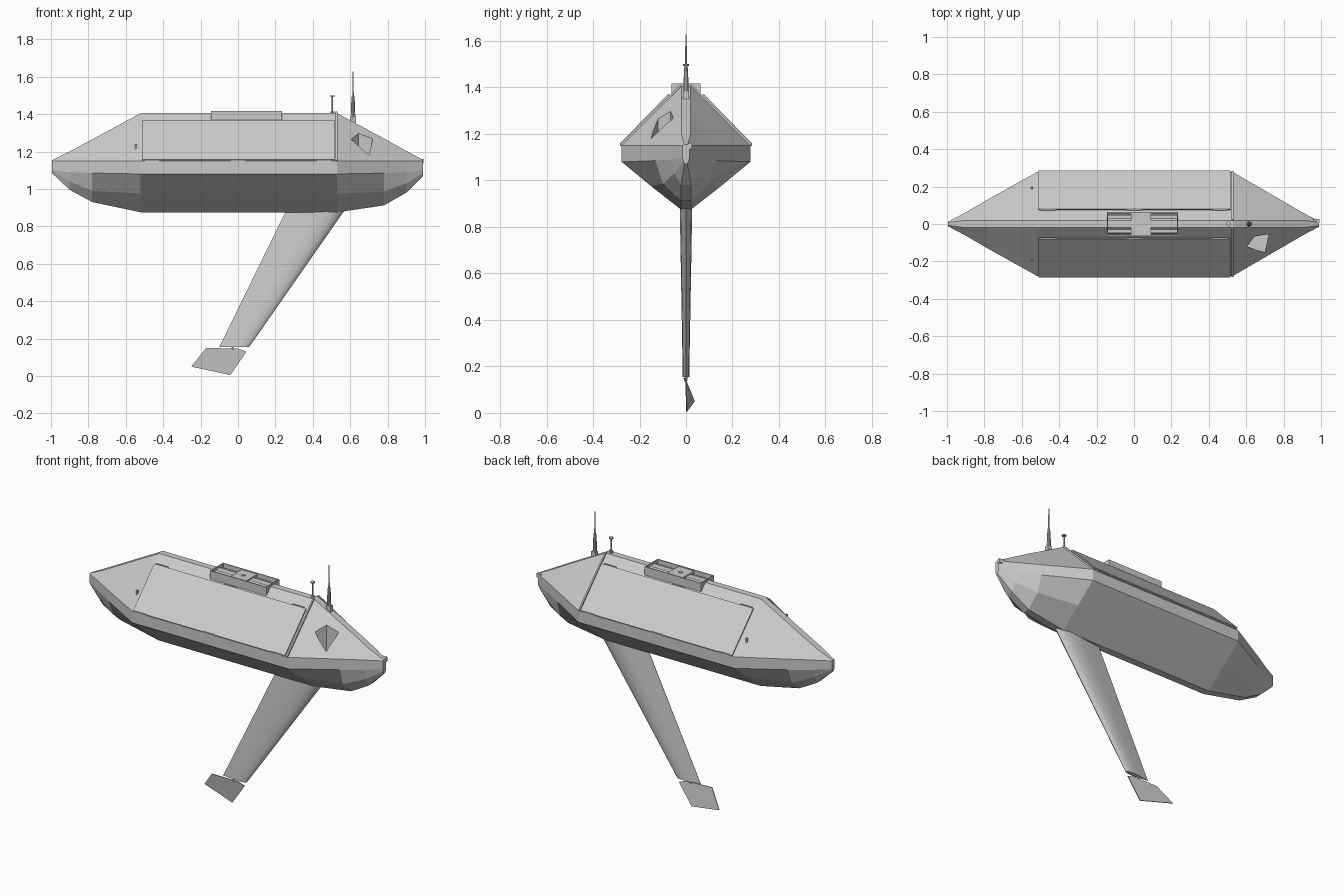
import bpy, bmesh, math
from mathutils import Vector

if "Cube" in bpy.data.objects:
    bpy.data.objects.remove(bpy.data.objects["Cube"])


def material(name, value):
    m = bpy.data.materials.new(name)
    m.use_nodes = True
    m.diffuse_color = (value, value, value, 1)
    m.node_tree.nodes["Principled BSDF"].inputs["Base Color"].default_value = (value, value, value, 1)
    return m


GREY = material("light grey", 0.6)


def finish(name, bm, smooth=False):
    bmesh.ops.recalc_face_normals(bm, faces=bm.faces)
    mesh = bpy.data.meshes.new(name)
    bm.to_mesh(mesh)
    bm.free()
    obj = bpy.data.objects.new(name, mesh)
    bpy.context.collection.objects.link(obj)
    mesh.materials.append(GREY)
    if smooth:
        bpy.ops.object.select_all(action="DESELECT")
        obj.select_set(True)
        bpy.context.view_layer.objects.active = obj
        bpy.ops.object.shade_smooth_by_angle(angle=math.radians(35))
    return obj


def loft(name, rings, smooth=False):
    """Skin closed rings of equal length and cap both ends."""
    bm = bmesh.new()
    loops = [[bm.verts.new(p) for p in ring] for ring in rings]
    n = len(loops[0])
    for a, b in zip(loops, loops[1:]):
        for i in range(n):
            j = (i + 1) % n
            bm.faces.new((a[i], a[j], b[j], b[i]))
    bm.faces.new(loops[0])
    bm.faces.new(loops[-1])
    return finish(name, bm, smooth)


def prism(name, points, offset):
    off = Vector(offset)
    return loft(name, [points, [Vector(p) + off for p in points]])


def box(name, x0, x1, y0, y1, z0, z1):
    return prism(name, [(x0, y0, z0), (x1, y0, z0), (x1, y1, z0), (x0, y1, z0)], (0, 0, z1 - z0))


def rod(name, x, y, z0, z1, r, r_top=None, sides=10):
    def ring(z, rad):
        return [(x + rad * math.cos(k * math.tau / sides), y + rad * math.sin(k * math.tau / sides), z)
                for k in range(sides)]
    return loft(name, [ring(z0, r), ring(z1, r if r_top is None else r_top)], True)


# Hull: stations of x, ridge z, beam, chine z, belly half width, belly z, keel z
def hull_ring(x, ridge, beam, chine, belly, belly_z, keel):
    top = min(0.02, beam * 0.6)
    foot = min(0.022, belly * 0.5)
    side = [(top, ridge), (beam, 1.15), (beam, chine), (belly, belly_z), (foot, keel)]
    half = [(x, y, z) for y, z in side]
    return half + [(x, -y, z) for _, y, z in reversed(half)]


hull = loft("hull", [hull_ring(*s) for s in (
    (-0.995, 1.153, 0.012, 1.10, 0.010, 1.095, 1.085),
    (-0.90, 1.20, 0.062, 1.09, 0.045, 1.04, 0.995),
    (-0.78, 1.265, 0.132, 1.085, 0.09, 0.99, 0.93),
    (-0.52, 1.405, 0.277, 1.08, 0.15, 0.975, 0.875),
    (0.53, 1.405, 0.277, 1.08, 0.15, 0.975, 0.875),
    (0.78, 1.27, 0.132, 1.085, 0.10, 0.985, 0.912),
    (0.90, 1.203, 0.062, 1.09, 0.05, 1.03, 0.98),
    (0.99, 1.155, 0.014, 1.10, 0.012, 1.085, 1.07))])

# Open port in the bow deck
port = [(0.605, -0.12), (0.645, -0.066), (0.72, -0.055), (0.70, -0.15), (0.66, -0.14)]
cutter = prism("port_cutter", [(x, y, 1.11) for x, y in port], (0, 0, 0.4))
cutter.hide_render = True
cut = hull.modifiers.new("port", "BOOLEAN")
cut.object, cut.operation, cut.solver = cutter, "DIFFERENCE", "EXACT"
bpy.context.view_layer.objects.active = hull
bpy.ops.object.modifier_apply(modifier=cut.name)
bpy.data.objects.remove(cutter)

# Sloping deck panels with hinges, deck ribs and small side fittings
for s, side in ((1, "left"), (-1, "right")):
    prism(side + "_deck_panel",
          [(-0.51, s * 0.28, 1.153), (0.515, s * 0.28, 1.153), (0.515, s * 0.075, 1.363), (-0.51, s * 0.075, 1.363)],
          (0, s * 0.005, 0.005))
    prism(side + "_deck_rib",
          [(0.522, s * 0.277, 1.15), (0.531, s * 0.277, 1.15), (0.531, s * 0.018, 1.408), (0.522, s * 0.018, 1.408)],
          (0, s * 0.006, 0.006))
    for i, x in enumerate((-0.46, 0.0, 0.46)):
        for part, y, z in (("upper", 0.075, 1.363), ("lower", 0.279, 1.155)):
            box(f"{side}_{part}_hinge_{i + 1}", x - 0.04, x + 0.04,
                s * y - 0.004, s * y + 0.004, z - 0.006, z + 0.006)
    box(side + "_cleat", -0.55, -0.54, s * 0.192 - 0.006, s * 0.192 + 0.006, 1.20, 1.238)

# Open equipment tray on the ridge
for s, side in ((1, "left"), (-1, "right")):
    box(side + "_tray_wall", -0.145, 0.235, s * 0.06 - 0.003, s * 0.06 + 0.003, 1.365, 1.417)
for name, x in (("rear", -0.142), ("front", 0.232)):
    box(name + "_tray_wall", x - 0.003, x + 0.003, -0.06, 0.06, 1.365, 1.417)
box("tray_floor", -0.145, 0.235, -0.06, 0.06, 1.36, 1.372)
box("tray_centre_block", -0.015, 0.09, -0.058, 0.058, 1.37, 1.412)
rod("tray_knob", 0.035, 0, 1.41, 1.416, 0.012)
for name, x0, x1 in (("rear", -0.14, -0.015), ("front", 0.09, 0.23)):
    for i, y in enumerate((-0.035, 0.035)):
        box(f"{name}_tray_slat_{i + 1}", x0, x1, y - 0.012, y + 0.012, 1.37, 1.395)

# Short mast with a cross head
rod("short_mast", 0.505, 0, 1.40, 1.495, 0.004)
rod("short_mast_foot", 0.505, 0, 1.40, 1.415, 0.010)
rod("short_mast_head", 0.505, 0, 1.493, 1.50, 0.013)

# Aerial
box("aerial_bracket", 0.602, 0.632, -0.012, 0.012, 1.345, 1.385)
rod("aerial_base", 0.615, 0, 1.37, 1.475, 0.013, 0.009)
rod("aerial_collar", 0.615, 0, 1.475, 1.50, 0.009, 0.006)
rod("aerial_whip", 0.615, 0, 1.50, 1.628, 0.004, 0.003)

# Bow fitting
box("bow_fitting", 0.955, 0.992, 0.008, 0.026, 1.135, 1.16)

# Swept foil keel
foil = ((0.0, 0.05), (0.25, 0.45), (0.5, 0.85), (0.7, 1.0), (0.86, 0.85), (0.96, 0.5), (1.0, 0.0))


def foil_ring(z, back, front, thick):
    up = [(back + (front - back) * t, thick * w, z) for t, w in foil]
    return up + [(x, -y, z) for x, y, _ in reversed(up[:-1])]


loft("swept_keel", [foil_ring(0.90, 0.265, 0.58, 0.027), foil_ring(0.155, -0.10, 0.06, 0.014)], True)

# Twisted fin under the keel, with the pivot that carries it
prism("tail_fin", [(-0.17, -0.012, 0.15), (0.0, -0.006, 0.146), (0.045, -0.002, 0.13),
                   (-0.04, 0.0, 0.005), (-0.25, 0.033, 0.05)], (0, 0.005, 0))
rod("fin_pivot", -0.03, 0, 0.14, 0.165, 0.006)
